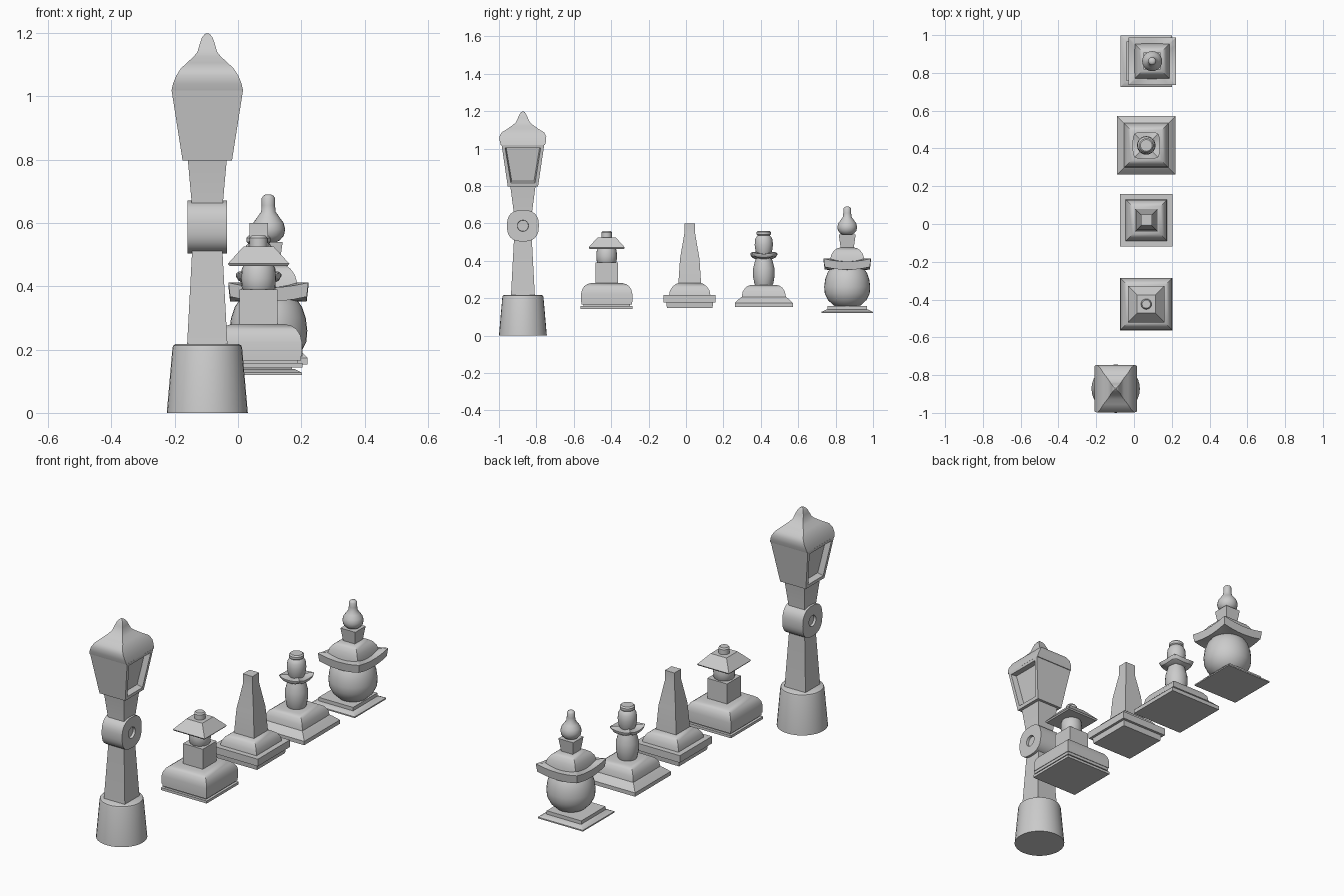
import bpy, bmesh, math
from mathutils import Matrix, Vector

SQ = 99  # exponent used for true squares


def loft(name, x, y, rows, n=4, p=SQ, lift=0.0, axis='Z', z0=0.0, inset=None):
    """Stack of rings. Row = (height, half x[, half y[, exponent]])."""
    bm = bmesh.new()
    rings = []
    for row in rows:
        h, a = row[0], row[1]
        b = row[2] if len(row) > 2 else a
        e = row[3] if len(row) > 3 else p
        ring = []
        for i in range(n):
            t = math.pi / 4 + 2 * math.pi * i / n
            c, s = math.cos(t), math.sin(t)
            m, k = max(abs(c), abs(s)), min(abs(c), abs(s))
            r = 1 / m if e == SQ else (abs(c) ** e + abs(s) ** e) ** (-1 / e)
            ring.append(bm.verts.new((a * r * c, b * r * s, h + lift * (k / m) ** 2)))
        rings.append(ring)
    for lo, hi in zip(rings, rings[1:]):
        for i in range(n):
            j = (i + 1) % n
            bm.faces.new((lo[i], lo[j], hi[j], hi[i]))
    for ring in (rings[0][::-1], rings[-1]):
        if lift:  # non-planar cap: fan from its centre
            c = bm.verts.new(sum((v.co for v in ring), Vector()) / n - Vector((0, 0, lift * .35)))
            for i in range(n):
                bm.faces.new((ring[i], ring[(i + 1) % n], c))
        else:
            bm.faces.new(ring)
    bm.normal_update()
    if inset:  # recessed panels on the two x sides
        fs = [f for f in bm.faces if abs(f.normal.x) > .8]
        bmesh.ops.inset_individual(bm, faces=fs, thickness=inset, depth=0)
        bmesh.ops.inset_individual(bm, faces=fs, thickness=.008, depth=-.03)
    rot = Matrix.Rotation(math.pi / 2, 4, 'Y') if axis == 'X' else Matrix()
    bm.transform(Matrix.Translation((x, y, z0)) @ rot)
    bmesh.ops.recalc_face_normals(bm, faces=bm.faces)
    me = bpy.data.meshes.new(name)
    bm.to_mesh(me)
    bm.free()
    ob = bpy.data.objects.new(name, me)
    bpy.context.collection.objects.link(ob)
    bpy.ops.object.select_all(action='DESELECT')
    bpy.context.view_layer.objects.active = ob
    ob.select_set(True)
    bpy.ops.object.shade_smooth_by_angle(angle=math.radians(32))
    return ob


def turned(name, x, y, rows, n=24):
    return loft(name, x, y, rows, n, 2)


# Tall lantern
x, y = -.097, -.872
turned("lantern_foot", x, y, [(0, .128), (.205, .110), (.213, .107), (.217, .100)], 32)
loft("lantern_post", x, y, [(.21, .064), (.51, .048), (.66, .049), (.805, .062, .068)])
loft("lantern_medallion", x, y,
     [(-.035, .028, .028, 2), (-.062, .03, .03, 2), (-.062, .084, .085, 2.6),
      (.062, .084, .085, 2.6), (.062, .03, .03, 2), (.035, .028, .028, 2)],
     n=32, axis='X', z0=.587)
loft("lantern_head", x, y, [(.797, .078, .081), (1.02, .113, .114)], inset=.025)
loft("lantern_roof", x, y,
     [(1.018, .113, .118), (1.04, .108, .124), (1.065, .098, .125), (1.087, .084, .113),
      (1.105, .065, .083), (1.125, .043, .055), (1.14, .031, .037), (1.165, .024, .026),
      (1.185, .017, .017), (1.194, .010, .010), (1.198, .004, .004)])

# Small roofed lantern
x, y = .065, -.424
loft("small_lantern_plinth", x, y,
     [(.143, .139), (.157, .139), (.157, .125), (.165, .125), (.165, .134), (.18, .134),
      (.18, .137), (.222, .137), (.245, .132), (.264, .120), (.275, .104), (.28, .085)])
loft("small_lantern_block", x, y, [(.275, .06), (.39, .06)])
turned("small_lantern_drum", x, y,
       [(.385, .046), (.395, .053), (.425, .055), (.455, .053), (.47, .046)])
loft("small_lantern_roof", x, y, [(.464, .092), (.471, .097), (.525, .048)])
turned("small_lantern_knob", x, y, [(.52, .028), (.552, .028), (.56, .022)])

# Obelisk
x, y = .065, .02
loft("obelisk_plinth", x, y,
     [(.147, .122), (.178, .125), (.178, .139), (.217, .139), (.217, .110),
      (.24, .106), (.262, .092), (.275, .075), (.28, .062)])
loft("obelisk_shaft", x, y, [(.275, .061), (.41, .052), (.545, .029), (.6, .029)])

# Slender dish-roofed ornament
x, y = .065, .416
loft("ornament_plinth", x, y,
     [(.153, .155), (.174, .155), (.2, .128), (.207, .118), (.235, .113),
      (.257, .098), (.267, .082), (.27, .07)])
turned("ornament_vase", x, y,
       [(.265, .045), (.28, .051), (.32, .058), (.36, .057), (.395, .048), (.415, .042), (.425, .04)])
loft("ornament_dish_roof", x, y,
     [(.409, .045), (.418, .064), (.432, .072), (.437, .072), (.437, .045)], n=24, p=5, lift=.009)
turned("ornament_top_body", x, y,
       [(.43, .036), (.45, .044), (.485, .049), (.515, .046), (.53, .038), (.536, .032)])
turned("ornament_cap", x, y, [(.534, .032), (.54, .038), (.553, .038), (.56, .031)])

# Round-bodied ornament, upper parts offset from the base
x, y = .065, .862
loft("round_base", x, y, [(.12, .137), (.127, .137), (.139, .112), (.139, .105), (.158, .105)])
x = .096
turned("round_body", x, y,
       [(.152, .05), (.163, .075), (.19, .103), (.225, .12), (.26, .123), (.3, .118),
        (.335, .106), (.355, .092), (.365, .075)], 32)
loft("round_eave", x, y, [(.352, .121), (.396, .126), (.396, .09)], n=32, lift=.015)
loft("round_roof_dome", x, y,
     [(.385, .095), (.41, .091), (.435, .084), (.455, .070), (.466, .055), (.47, .04)])
loft("round_collar", x, y, [(.467, .035), (.54, .045)])
turned("round_finial", x, y,
       [(.537, .02), (.545, .036), (.56, .049), (.58, .053), (.6, .048), (.618, .035),
        (.635, .023), (.655, .021), (.678, .021), (.686, .016), (.69, .008)])
